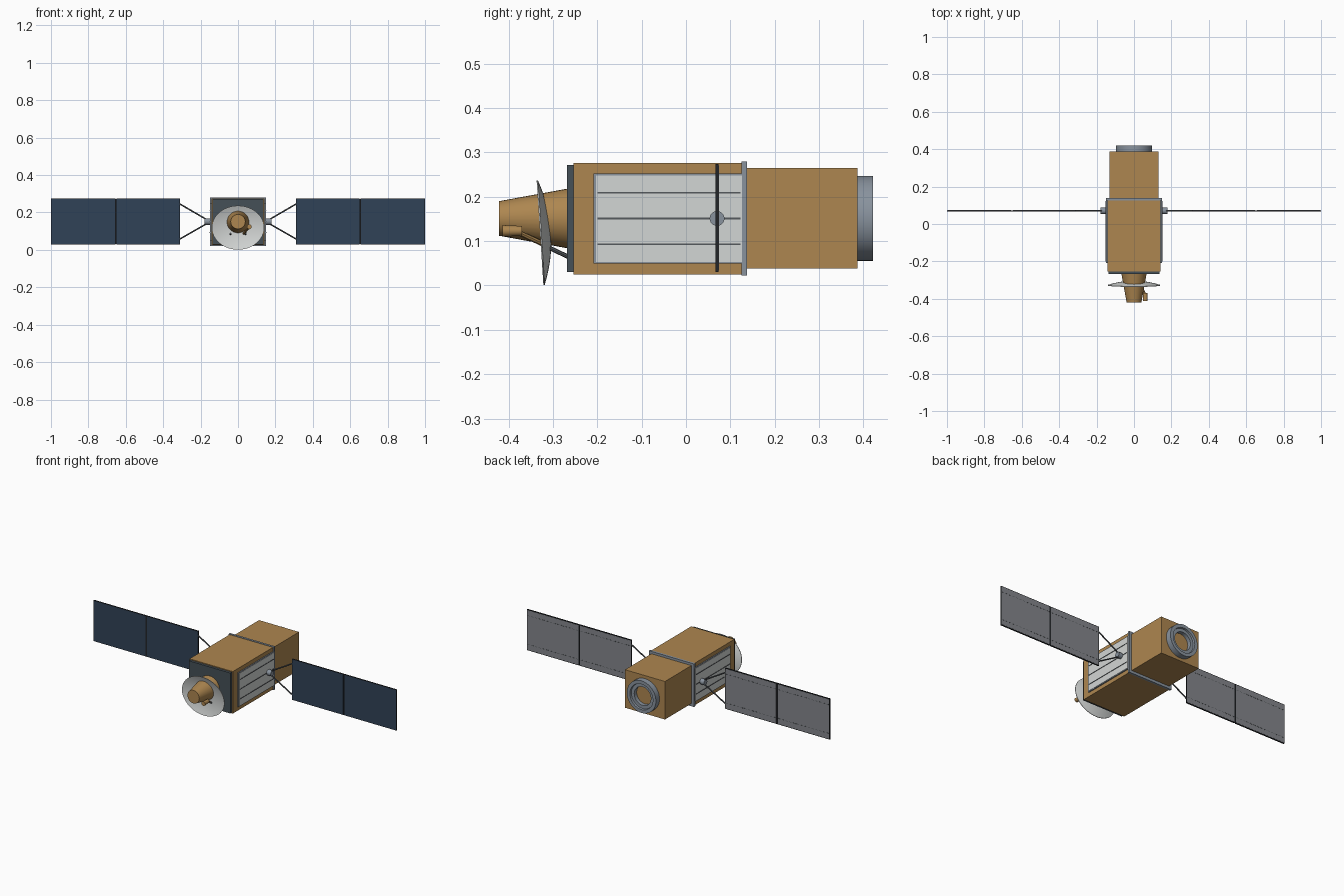
import bpy, bmesh, math
from mathutils import Vector, Matrix

if "Cube" in bpy.data.objects:
    bpy.data.objects.remove(bpy.data.objects["Cube"], do_unlink=True)


def material(name, r, g, b):
    m = bpy.data.materials.new(name)
    m.use_nodes = True
    m.diffuse_color = (r, g, b, 1)
    m.node_tree.nodes["Principled BSDF"].inputs["Base Color"].default_value = (r, g, b, 1)
    return m


GOLD = material("gold foil", 0.42, 0.24, 0.08)
WHITE = material("white", 0.65, 0.67, 0.66)
NAVY = material("navy solar cells", 0.03, 0.055, 0.095)
SLATE = material("dark slate", 0.06, 0.08, 0.095)
GREY = material("blue grey metal", 0.25, 0.29, 0.34)
BACK = material("panel back grey", 0.23, 0.24, 0.26)
DARK = material("dark grey", 0.09, 0.1, 0.11)
BLACK = material("near black", 0.015, 0.017, 0.02)

MID = 0.151      # height of the main axis
WING_Y = 0.07    # depth of the solar wings


def finish(name, bm, mat, smooth=False):
    bmesh.ops.recalc_face_normals(bm, faces=bm.faces)
    me = bpy.data.meshes.new(name)
    bm.to_mesh(me)
    bm.free()
    me.materials.append(mat)
    ob = bpy.data.objects.new(name, me)
    bpy.context.collection.objects.link(ob)
    if smooth:
        bpy.ops.object.select_all(action='DESELECT')
        ob.select_set(True)
        bpy.context.view_layer.objects.active = ob
        bpy.ops.object.shade_smooth_by_angle(angle=math.radians(35))
    return ob


def add_box(bm, x, y, z):
    """Box from (low, high) pairs along each axis."""
    size = [abs(b - a) for a, b in (x, y, z)]
    centre = [(a + b) / 2 for a, b in (x, y, z)]
    bmesh.ops.create_cube(bm, size=1, matrix=Matrix.Translation(centre) @ Matrix.Diagonal((*size, 1)))


def box(name, mat, x, y, z):
    bm = bmesh.new()
    add_box(bm, x, y, z)
    return finish(name, bm, mat)


def rod(name, mat, start, end, r1, r2=None, sides=8):
    a, b = Vector(start), Vector(end)
    bm = bmesh.new()
    turn = (b - a).to_track_quat('Z', 'Y').to_matrix().to_4x4()
    bmesh.ops.create_cone(bm, cap_ends=True, segments=sides, radius1=r1,
                          radius2=r1 if r2 is None else r2, depth=(b - a).length,
                          matrix=Matrix.Translation((a + b) / 2) @ turn)
    return finish(name, bm, mat, smooth=sides > 8)


def lathe(name, mat, profile, steps=40):
    """Revolve closed (radius, y) profile about the y axis."""
    bm = bmesh.new()
    vs = [bm.verts.new((r, y, 0)) for r, y in profile]
    es = [bm.edges.new((vs[i - 1], vs[i])) for i in range(len(vs))]
    bmesh.ops.spin(bm, geom=vs + es, axis=(0, 1, 0), cent=(0, 0, 0),
                   angle=math.tau, steps=steps, use_merge=True)
    bmesh.ops.remove_doubles(bm, verts=bm.verts, dist=0.0002)
    return finish(name, bm, mat, smooth=True)


# Body: front block, collar, rear block, front plate
def block(name, mat, half, y, low, high):
    return box(name, mat, (-half, half), y, (low, high))


block("front_body", GOLD, 0.143, (-0.253, 0.126), 0.025, 0.276)
block("collar", GREY, 0.149, (0.125, 0.138), 0.022, 0.279)
block("rear_body", GOLD, 0.132, (0.137, 0.387), 0.038, 0.265)
block("front_plate", SLATE, 0.137, (-0.268, -0.252), 0.03, 0.271)

# Docking ring on the rear, gold wall showing through
ring = lathe("rear_ring", GREY, [(0.096, 0.386), (0.096, 0.421), (0.076, 0.421),
                                 (0.074, 0.41), (0.055, 0.41), (0.055, 0.386)])
ring.location.z = MID

# Nose cone passing through the dish
rod("nose_cone", GOLD, (0, -0.268, MID), (0, -0.421, MID), 0.067, 0.039, sides=32)

# Shallow oval dish, tilted slightly upward
arc = [i / 8 for i in range(9)]
back = [(0.14 * t, 0.022 * (1 - t * t)) for t in arc]
front = [(0.14 * t, 0.022 * (1 - t * t) - 0.003) for t in reversed(arc)]
dish = lathe("dish", WHITE, back + front, steps=48)
dish.scale.z = 0.118 / 0.14
dish.rotation_euler.x = math.radians(3.7)
dish.location = (0, -0.326, 0.119)
for side in (-1, 1):
    rod("dish_support", DARK, (side * 0.04, -0.315, 0.088), (side * 0.04, -0.262, 0.063), 0.005)

# Small feed horn on an arm beside the nose
rod("feed_horn", GOLD, (0.06, -0.37, 0.123), (0.06, -0.413, 0.123), 0.011, 0.013, sides=16)
rod("feed_arm", GOLD, (0.058, -0.375, 0.118), (0.03, -0.31, 0.088), 0.006)


# Everything that repeats on both sides
for side, label in ((1, "left"), (-1, "right")):
    def span(a, b):
        return (side * a, side * b)

    # Radiator with frame and dividing lines
    box(label + "_radiator_frame", GREY, span(0.142, 0.149), (-0.208, 0.126), (0.049, 0.252))
    box(label + "_radiator", WHITE, span(0.142, 0.151), (-0.203, 0.126), (0.053, 0.248))
    lines = bmesh.new()
    for z in (0.093, 0.151, 0.209):
        add_box(lines, span(0.149, 0.153), (-0.2, 0.123), (z - 0.002, z + 0.002))
    finish(label + "_radiator_lines", lines, DARK)

    # Wing hub and the two spreading struts
    rod(label + "_hub", GREY, (side * 0.145, WING_Y, MID), (side * 0.178, WING_Y, MID), 0.017, sides=12)
    for end in (0.056, 0.248):
        rod(label + "_strut", DARK, (side * 0.165, WING_Y, MID + (end - MID) * 0.1),
            (side * 0.315, WING_Y, end), 0.004)

    # Two solar panels joined by a dark hinge
    rod(label + "_hinge", BLACK, (side * 0.653, WING_Y, 0.032), (side * 0.653, WING_Y, 0.272), 0.0035)
    for number, (x0, x1) in enumerate(((0.31, 0.6505), (0.6555, 1.0)), 1):
        part = label + "_panel_" + str(number)
        box(part + "_frame", BLACK, span(x0, x1), (WING_Y - 0.003, WING_Y + 0.003), (0.03, 0.274))
        box(part + "_cells", NAVY, span(x0 + 0.002, x1 - 0.002),
            (WING_Y - 0.004, WING_Y), (0.032, 0.272))
        box(part + "_back", BACK, span(x0 + 0.003, x1 - 0.003),
            (WING_Y, WING_Y + 0.004), (0.034, 0.27))
        # Dashed seams on the back
        dashes = bmesh.new()
        count = 14
        pitch = (x1 - x0) / count
        for z in (0.066, 0.238):
            for i in range(count):
                a = x0 + pitch * (i + 0.2)
                add_box(dashes, span(a, a + pitch * 0.6),
                        (WING_Y + 0.003, WING_Y + 0.0047), (z - 0.0015, z + 0.0015))
        finish(part + "_seams", dashes, DARK)
